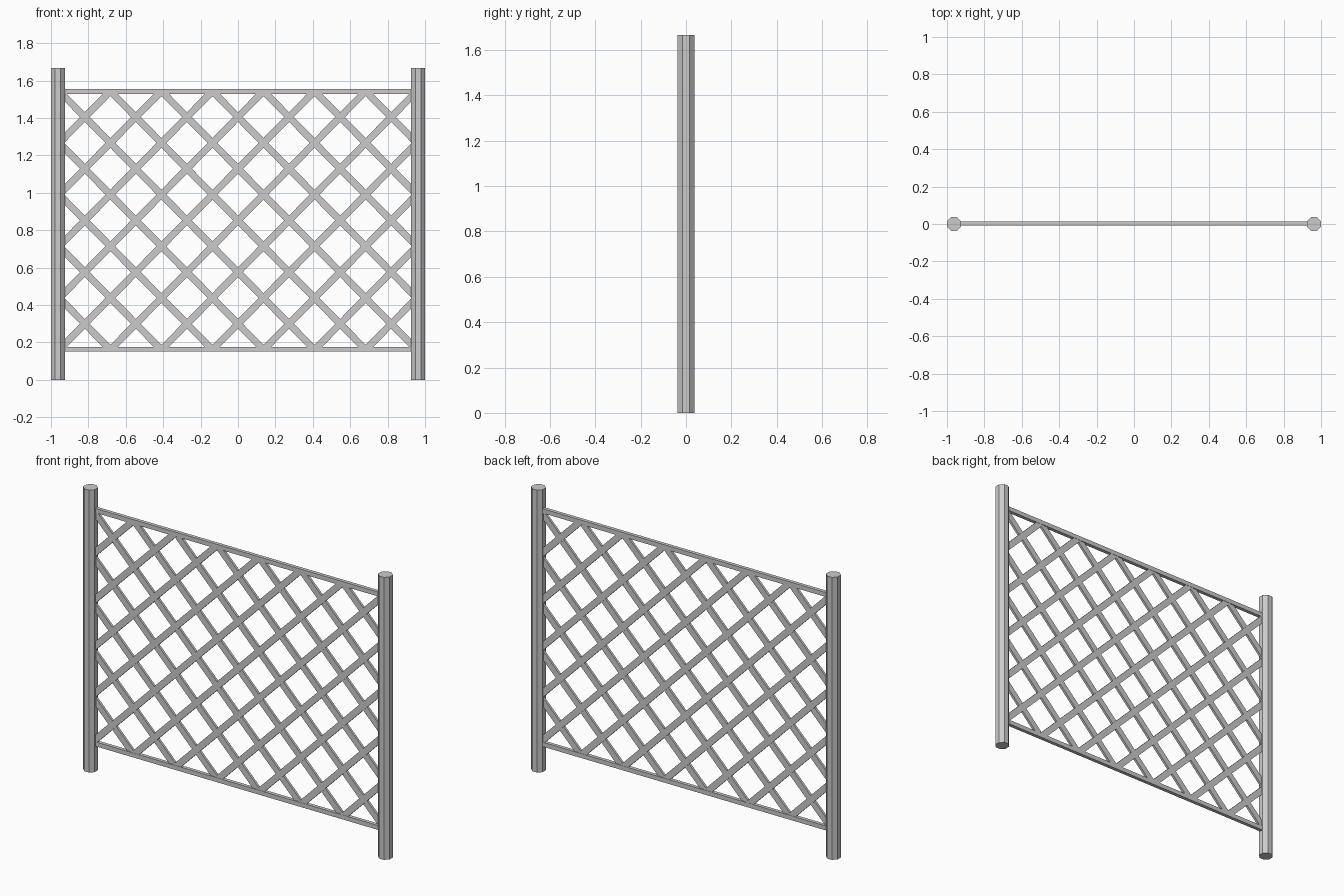
import bpy, bmesh, math
from mathutils import Matrix, Vector

cube = bpy.data.objects.get("Cube")
if cube:
    bpy.data.objects.remove(cube)

grey = bpy.data.materials.new("light_grey")
grey.use_nodes = True
colour = (0.6, 0.6, 0.6, 1)
grey.diffuse_color = colour
grey.node_tree.nodes["Principled BSDF"].inputs["Base Color"].default_value = colour

POST_X, POST_HEIGHT, POST_FLAT = 0.963, 1.667, 0.074
PANEL_Y = 0.003
RAIL_LOW, RAIL_HIGH, RAIL_SIZE = 0.163, 1.541, 0.026
MID_Z = (RAIL_LOW + RAIL_HIGH) / 2
HALF_X = POST_X - POST_FLAT / 2 + 0.005
SLAT_WIDTH, SLAT_DEPTH = 0.037, 0.014
STEP_X, STEP_Z = 0.273, 0.2764


def add_object(name, bm):
    bmesh.ops.recalc_face_normals(bm, faces=bm.faces[:])
    mesh = bpy.data.meshes.new(name)
    bm.to_mesh(mesh)
    bm.free()
    mesh.materials.append(grey)
    obj = bpy.data.objects.new(name, mesh)
    bpy.context.collection.objects.link(obj)


def clip(bm, point, normal):
    # Cut away everything beyond a plane and cap the cut
    cut = bmesh.ops.bisect_plane(bm, geom=bm.verts[:] + bm.edges[:] + bm.faces[:],
                                 plane_co=point, plane_no=normal, clear_outer=True)
    edges = [e for e in cut["geom_cut"] if isinstance(e, bmesh.types.BMEdge)]
    if edges:
        bmesh.ops.edgeloop_fill(bm, edges=edges)


# Octagonal posts with a flat side facing front
radius = POST_FLAT / 2 / math.cos(math.pi / 8)
for side, label in ((1, "left"), (-1, "right")):
    bm = bmesh.new()
    place = (Matrix.Translation((side * POST_X, 0, POST_HEIGHT / 2))
             @ Matrix.Rotation(math.pi / 8, 4, "Z"))
    bmesh.ops.create_cone(bm, cap_ends=True, segments=8, radius1=radius,
                          radius2=radius, depth=POST_HEIGHT, matrix=place)
    add_object(label + "_post", bm)

# Rails between the posts
for label, z in (("bottom", RAIL_LOW), ("top", RAIL_HIGH)):
    bm = bmesh.new()
    bmesh.ops.create_cube(bm, size=1, matrix=Matrix.Translation((0, PANEL_Y, z))
                          @ Matrix.Diagonal((2 * HALF_X, 0.021, RAIL_SIZE, 1)))
    add_object(label + "_rail", bm)

# Crossing lattice slats, trimmed to the panel opening
slope = math.atan2(STEP_Z, STEP_X)
bounds = [(Vector((HALF_X, 0, 0)), (1, 0, 0)), (Vector((-HALF_X, 0, 0)), (-1, 0, 0)),
          (Vector((0, 0, RAIL_HIGH)), (0, 0, 1)), (Vector((0, 0, RAIL_LOW)), (0, 0, -1))]
for direction, label in ((1, "rising"), (-1, "falling")):
    for k in range(-5, 6):
        bm = bmesh.new()
        place = (Matrix.Translation((k * STEP_X, PANEL_Y - direction * 0.002, MID_Z))
                 @ Matrix.Rotation(-direction * slope, 4, "Y")
                 @ Matrix.Diagonal((5, SLAT_DEPTH, SLAT_WIDTH, 1)))
        bmesh.ops.create_cube(bm, size=1, matrix=place)
        for point, normal in bounds:
            clip(bm, point, normal)
        add_object(f"{label}_slat_{k + 6}", bm)
